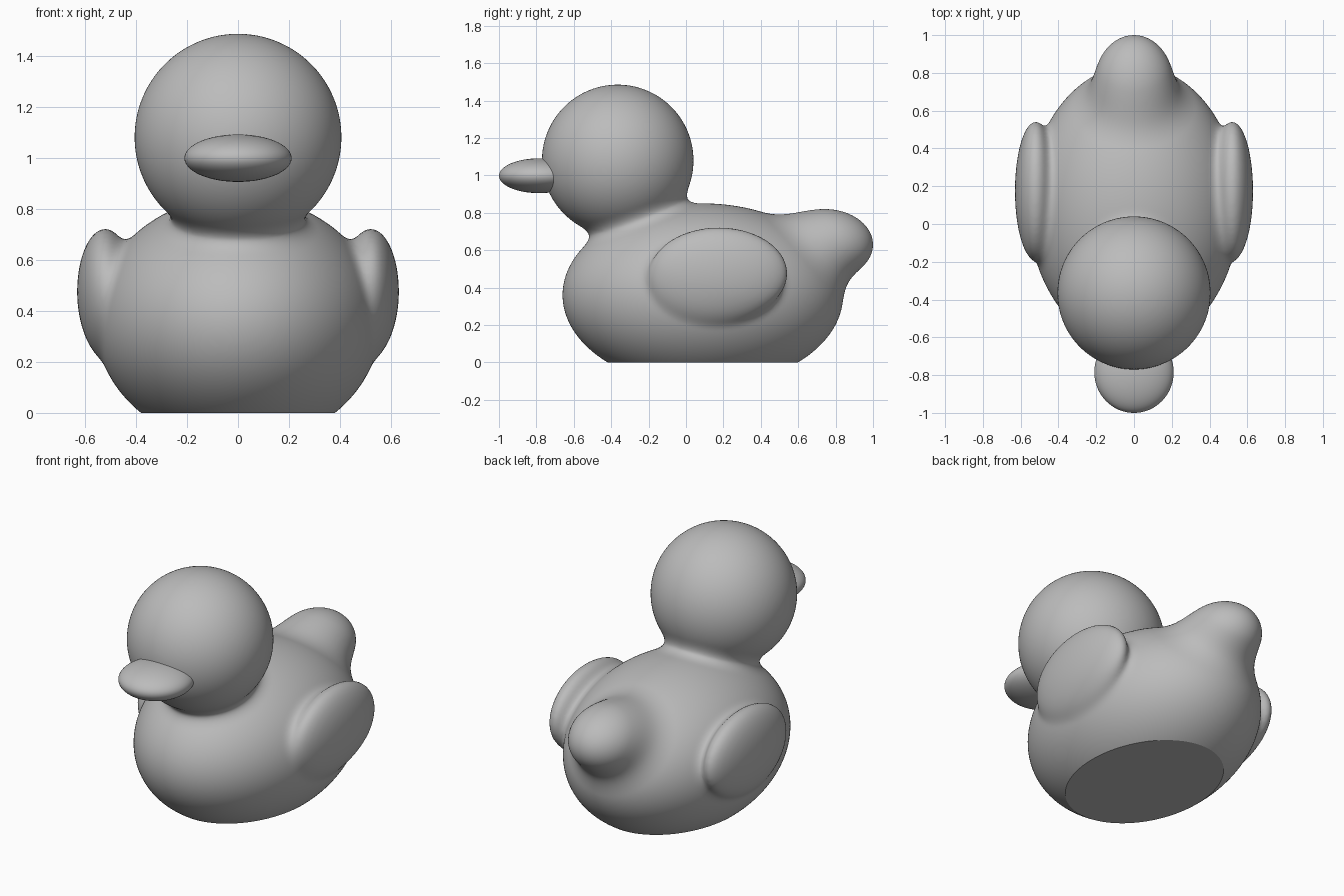
import bpy, bmesh
from mathutils import Vector, Matrix

cube = bpy.data.objects.get("Cube")
if cube:
    bpy.data.objects.remove(cube, do_unlink=True)

grey = bpy.data.materials.new("plain grey")
grey.use_nodes = True
grey.diffuse_color = (0.5, 0.5, 0.5, 1)
grey.node_tree.nodes["Principled BSDF"].inputs["Base Color"].default_value = (0.5, 0.5, 0.5, 1)

# Ellipsoid volumes: centre, radii, blend width
BODY = (Vector((0, 0.09, 0.36)), Vector((0.56, 0.75, 0.49)), 0)
TAIL = (Vector((0, 0.74, 0.63)), Vector((0.21, 0.26, 0.19)), 0.14)
HEAD = (Vector((0, -0.365, 1.08)), Vector((0.405, 0.405, 0.405)), 0.1)
WINGS = [(Vector((s * 0.52, 0.175, 0.475)), Vector((0.11, 0.365, 0.245)), 0.06) for s in (-1, 1)]
BEAK = (Vector((0, -0.785, 0.998)), Vector((0.21, 0.215, 0.093)), 0)
VOLUMES = [BODY, TAIL, HEAD] + WINGS


def add_ellipsoid(bm, volume, segments=64):
    centre, radii, _ = volume
    bmesh.ops.create_uvsphere(bm, u_segments=segments, v_segments=segments // 2, radius=1,
                              matrix=Matrix.Translation(centre) @ Matrix.Diagonal(radii).to_4x4())


def make_object(name, bm):
    mesh = bpy.data.meshes.new(name)
    bm.to_mesh(mesh)
    bm.free()
    mesh.materials.append(grey)
    obj = bpy.data.objects.new(name, mesh)
    bpy.context.collection.objects.link(obj)
    return obj


def shade(obj):
    bpy.ops.object.select_all(action='DESELECT')
    obj.select_set(True)
    bpy.context.view_layer.objects.active = obj
    bpy.ops.object.shade_smooth_by_angle()


def distance(p, volume):
    """Approximate distance to an ellipsoid, and the outward direction."""
    q, r = p - volume[0], volume[1]
    a = Vector((q.x / r.x, q.y / r.y, q.z / r.z))
    g = Vector((a.x / r.x, a.y / r.y, a.z / r.z))
    k = a.length
    return k * (k - 1) / max(g.length, 1e-6), g.normalized()


def blended(p):
    """Distance to all volumes with softened joins."""
    d, n = distance(p, VOLUMES[0])
    for volume in VOLUMES[1:]:
        e, m = distance(p, volume)
        k = volume[2]
        h = min(1, max(0, 0.5 + 0.5 * (e - d) / k))
        d = e + (d - e) * h - k * h * (1 - h)
        n = m.lerp(n, h)
    return d, n.normalized()


# Body, tail, head and wings fused into one skin
bm = bmesh.new()
for volume in VOLUMES:
    add_ellipsoid(bm, volume)
duck = make_object("duck_body", bm)
remesh = duck.modifiers.new("fuse", 'REMESH')
remesh.mode = 'VOXEL'
remesh.voxel_size = 0.017
graph = bpy.context.evaluated_depsgraph_get()
fused = bpy.data.meshes.new_from_object(duck.evaluated_get(graph))
duck.modifiers.clear()

# Settle the skin onto the softened surface
bm = bmesh.new()
bm.from_mesh(fused)
bpy.data.meshes.remove(fused)
for step in range(6):
    if step < 4:
        bmesh.ops.smooth_vert(bm, verts=bm.verts, factor=0.5,
                              use_axis_x=True, use_axis_y=True, use_axis_z=True)
    for v in bm.verts:
        d, n = blended(v.co)
        v.co -= n * d

# Flat base
bmesh.ops.bisect_plane(bm, geom=bm.verts[:] + bm.edges[:] + bm.faces[:], dist=1e-5,
                       plane_co=(0, 0, 0), plane_no=(0, 0, -1), clear_outer=True)
rim = [e for e in bm.edges if e.is_boundary]
bmesh.ops.holes_fill(bm, edges=rim, sides=0)
bmesh.ops.recalc_face_normals(bm, faces=bm.faces)
bm.to_mesh(duck.data)
bm.free()
shade(duck)

# Beak
bm = bmesh.new()
add_ellipsoid(bm, BEAK)
beak = make_object("beak", bm)
shade(beak)
